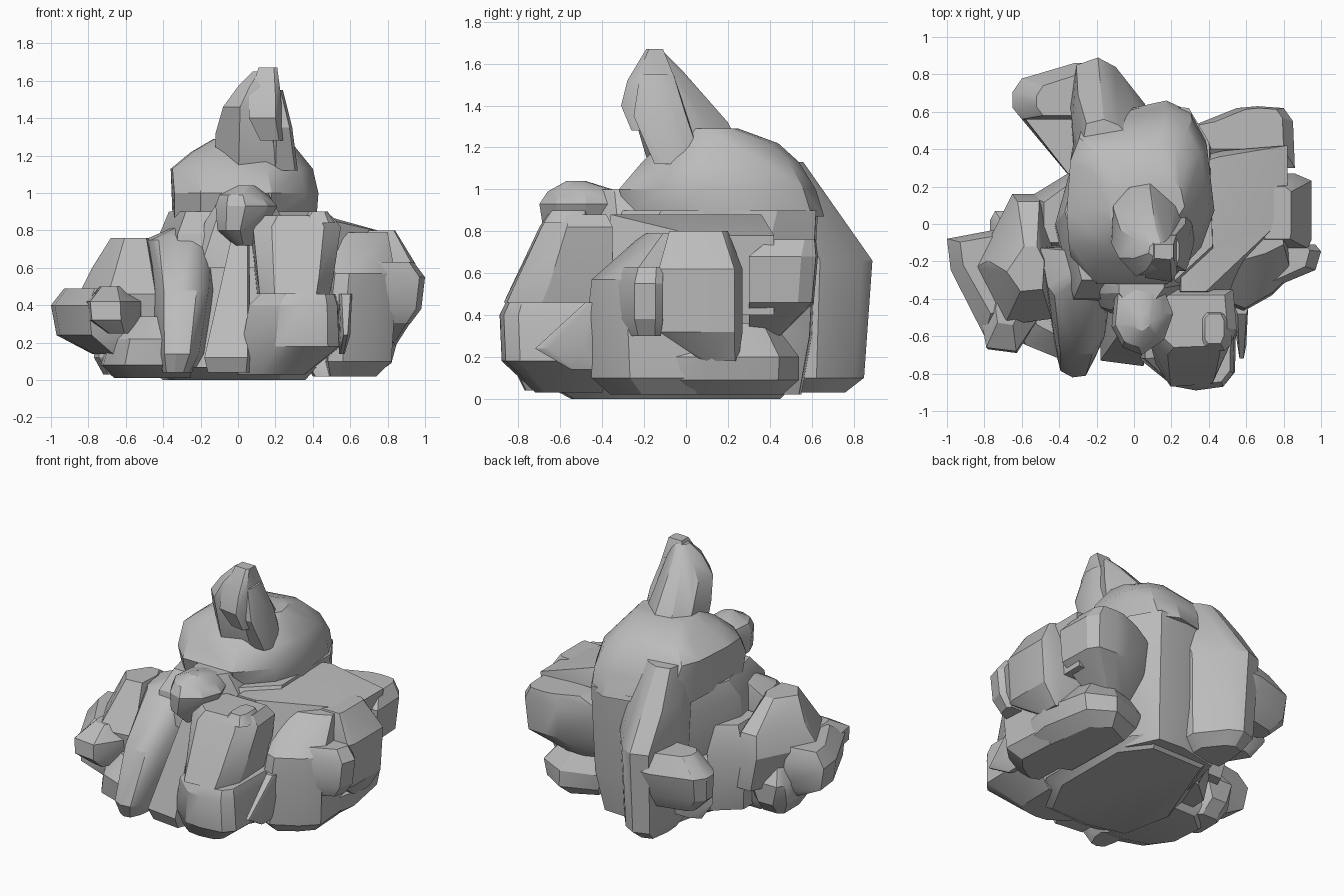
import bpy
import bmesh
import math
import random

random.seed(4)

# Remove the default cube only
old = bpy.data.objects.get("Cube")
if old:
    bpy.data.objects.remove(old, do_unlink=True)

# Single stone colour
stone = bpy.data.materials.new("grey_stone")
stone.use_nodes = True
grey = (0.5, 0.5, 0.5, 1)
stone.diffuse_color = grey
shader = next(n for n in stone.node_tree.nodes if n.type == "BSDF_PRINCIPLED")
shader.inputs["Base Color"].default_value = grey
shader.inputs["Roughness"].default_value = 0.9


def cut_rectangle():
    """Plan outline of a unit square with uneven cut corners."""
    outline = []
    for x, inward_x in ((0, 1), (1, -1)):
        for y, inward_y in ((0, 1), (1, -1)):
            outline.append((x + random.uniform(0.1, 0.3) * inward_x, y))
            outline.append((x, y + random.uniform(0.1, 0.3) * inward_y))
    return outline


def unit_outline(plan):
    """Scale a drawn plan outline into the unit square."""
    xs, ys = [p[0] for p in plan], [p[1] for p in plan]
    return [((x - min(xs)) / (max(xs) - min(xs)),
             (y - min(ys)) / (max(ys) - min(ys))) for x, y in plan]


def rock(name, *rings, plan=None):
    """Faceted boulder: the hull of stacked rings (z, left, right, front, back)
    in hundredths; each ring fits the plan outline into its box."""
    mesh = bpy.data.meshes.new(name)
    bm = bmesh.new()
    for height, left, right, front, back in rings:
        for u, v in unit_outline(plan) if plan else cut_rectangle():
            bm.verts.new(((left + u * (right - left)) / 100,
                          (front + v * (back - front)) / 100, height / 100))
    hull = bmesh.ops.convex_hull(bm, input=list(bm.verts))
    inside = [v for v in set(hull["geom_interior"] + hull["geom_unused"])
              if isinstance(v, bmesh.types.BMVert)]
    bmesh.ops.delete(bm, geom=inside, context="VERTS")
    bmesh.ops.dissolve_limit(bm, angle_limit=math.radians(4),
                             verts=list(bm.verts), edges=list(bm.edges))
    bmesh.ops.recalc_face_normals(bm, faces=list(bm.faces))
    bm.to_mesh(mesh)
    bm.free()
    mesh.materials.append(stone)
    obj = bpy.data.objects.new(name, mesh)
    bpy.context.collection.objects.link(obj)
    bpy.ops.object.select_all(action="DESELECT")
    obj.select_set(True)
    bpy.context.view_layer.objects.active = obj
    bpy.ops.object.shade_smooth_by_angle(angle=math.radians(28))


# Central mass, dome and back ridge
rock("core", (2, -36, 36, -50, 55), (30, -43, 42, -45, 60),
     (78, -42, 43, -40, 62), (90, -37, 42, -30, 63),
     plan=[(-45, 0), (-34, 28), (-29, 55), (5, 61), (28, 60), (40, 40),
           (42, -20), (20, -40), (-35, -40)])
rock("upper_dome", (87, -35, 42, -28, 66), (100, -35, 43, -32, 62),
     (113, -36, 40, -21, 54), (122, -25, 31, -12, 44), (129, -13, 27, -2, 25),
     plan=[(-35, 5), (-33, 40), (-28, 56), (5, 62), (18, 66), (31, 60),
           (39, 45), (43, 10), (36, -10), (18, -30), (-20, -30), (-34, -15)])
rock("back_ridge", (3, -28, -4, 50, 76), (10, -32, 4, 45, 85),
     (40, -34, 6, 45, 88), (66, -34, 6, 45, 89), (90, -33, 6, 40, 72),
     (113, -28, 4, 30, 56),
     plan=[(-31, 45), (-32, 62), (-29, 85), (-18, 89), (-9, 84), (6, 64),
           (6, 45)])

# Forward leaning spire with its split tip
rock("spire", (112, -12, 31, -18, 30), (132, -12, 27, -23, 20),
     (146, -8, 24, -28, 6), (157, 0, 22, -25, -2), (165, 8, 20, -18, -10),
     plan=[(-12, -12), (-11, 8), (-2, 18), (10, 20), (24, 8), (30, -10),
           (20, -22), (0, -25)])
rock("spire_tooth", (128, 12, 24, -26, -5), (140, 6, 23, -31, -4),
     (152, 6, 23, -28, -5), (167, 11, 21, -19, -11),
     plan=[(6, -27), (20, -29), (23, -25), (23, -5), (6, -5)])
rock("spire_side", (112, 18, 32, -15, 8), (135, 18, 29, -25, 0),
     (155, 16, 24, -22, -6))

# Shoulder and boulders on the +x side
rock("shoulder", (40, 20, 80, -40, 42), (78, 25, 82, -14, 42),
     (88, 25, 46, -36, 36),
     plan=[(20, -40), (60, -40), (82, -12), (82, 42), (45, 38), (20, 30)])
rock("side_slab", (18, 55, 84, 8, 25), (32, 55, 93, -13, 27),
     (62, 55, 95, -13, 27), (80, 70, 84, -8, 20),
     plan=[(55, -13), (93, -13), (95, -8), (95, 24), (86, 28), (55, 28)])
rock("side_point", (30, 60, 92, -35, -12), (38, 55, 98, -40, -11),
     (55, 55, 100, -40, -11), (63, 58, 94, -36, -11),
     plan=[(55, -11), (97, -11), (100, -15), (97, -26), (82, -33), (60, -43)])
rock("front_flank", (2, 48, 74, -36, 5), (10, 46, 82, -45, 5),
     (40, 48, 84, -47, 5), (57, 50, 84, -45, 5), (79, 46, 80, -20, 5),
     plan=[(48, 5), (82, 5), (84, -28), (74, -38), (58, -47), (50, -44)])
rock("side_foot", (2, 40, 72, -18, 46), (9, 36, 82, -17, 54),
     (20, 32, 85, -13, 54), (36, 35, 70, 5, 42),
     plan=[(36, -10), (60, -17), (80, -14), (85, 10), (78, 44), (60, 54),
           (34, 45)])
rock("back_shoulder", (30, 32, 62, 30, 45), (46, 30, 84, 30, 61),
     (68, 25, 86, 30, 63), (76, 40, 80, 40, 62),
     plan=[(25, 30), (30, 52), (55, 62), (66, 63), (80, 62), (85, 55),
           (86, 30)])
rock("edge_fin", (14, 54, 57, -55, -40), (24, 55, 60, -72, -40),
     (46, 54, 61, -48, -30))

# Stacked blocks at the front
rock("front_base", (3, 0, 36, -72, -40), (18, 2, 55, -88, -35),
     (40, 6, 54, -89, -35), (46, 12, 52, -86, -40),
     plan=[(2, -35), (2, -72), (20, -87), (32, -89), (48, -87), (54, -80),
           (55, -35)])
rock("front_block", (46, 10, 49, -87, -38), (55, 9, 51, -83, -35),
     (82, 6, 55, -70, -35), (88, 12, 50, -66, -38),
     plan=[(6, -38), (8, -62), (18, -70), (46, -69), (55, -58), (53, -38)])
rock("block_cap", (84, 34, 52, -68, -46), (90, 38, 48, -64, -48))
rock("cap_boulder", (72, -2, 8, -60, -34), (80, -11, 14, -68, -28),
     (93, -12, 21, -70, -28), (99, -10, 16, -66, -32), (104, 0, 9, -57, -48),
     plan=[(-12, -55), (-10, -35), (0, -28), (14, -30), (21, -48), (16, -62),
           (4, -70), (-6, -66)])
rock("saddle", (60, -20, 25, -50, 0), (84, -18, 25, -46, 0),
     (100, -8, 16, -40, -20))
rock("front_column", (4, -16, 6, -72, -35), (12, -18, 7, -76, -30),
     (74, -4, 6, -55, -25),
     plan=[(-18, -30), (-18, -73), (5, -76), (7, -70), (7, -30)])
rock("front_buttress", (4, -42, -24, -77, -30), (14, -45, -18, -82, -20),
     (48, -47, -12, -70, -10), (75, -50, -14, -40, -12),
     (82, -34, -20, -28, -14),
     plan=[(-50, -12), (-46, -65), (-42, -78), (-33, -82), (-23, -81),
           (-16, -70), (-12, -40), (-12, -10)])

# Boulders on the -x side
rock("side_block", (22, -76, -40, -50, 14), (46, -85, -42, -54, 16),
     (60, -78, -44, -44, 12), (76, -68, -48, -36, -12),
     plan=[(-85, -20), (-77, -5), (-66, 16), (-52, 16), (-44, -5),
           (-46, -45), (-70, -48)])
rock("side_link", (5, -50, -30, -20, 22), (45, -55, -30, -10, 27),
     (64, -48, -30, -10, 22),
     plan=[(-58, -10), (-58, 15), (-36, 27), (-30, 27), (-30, -10)])
rock("outer_boulder", (14, -78, -50, -52, -8), (24, -97, -50, -60, -4),
     (40, -100, -50, -60, -3), (49, -93, -52, -48, -6),
     plan=[(-100, -8), (-98, -25), (-80, -61), (-55, -50), (-50, -13),
           (-74, -3)])
rock("outer_front_lump", (25, -70, -54, -62, -30), (32, -80, -50, -69, -30),
     (42, -81, -50, -68, -30), (50, -74, -58, -54, -30),
     plan=[(-81, -55), (-79, -67), (-63, -69), (-52, -52), (-50, -30),
           (-75, -30)])
rock("side_base", (1, -66, -25, -55, -5), (8, -74, -25, -70, 0),
     (22, -70, -25, -72, 2), (34, -60, -30, -60, 2),
     plan=[(-76, -10), (-74, -45), (-62, -66), (-42, -74), (-25, -74),
           (-25, 8), (-60, 8)])
rock("low_side_lump", (3, -72, -55, -24, -2), (12, -77, -52, -30, 6),
     (26, -77, -52, -30, 7), (36, -72, -55, -24, 0))

# Raised boulder behind, joined to the core by a slanting strut
rock("rear_boulder", (28, -54, -26, 60, 76), (38, -64, -25, 57, 82),
     (54, -65, -25, 56, 86), (66, -52, -25, 58, 80),
     plan=[(-65, 71), (-65, 63), (-60, 57), (-25, 57), (-25, 86), (-32, 86),
           (-50, 81), (-60, 78)])
rock("rear_strut", (16, -50, -28, 27, 58), (30, -60, -28, 27, 60),
     (46, -58, -28, 27, 60),
     plan=[(-61, 56), (-36, 27), (-28, 27), (-28, 60), (-50, 60)])

# Broad flat underside
rock("ground_slab", (0, -40, 36, -55, 45), (7, -50, 42, -68, 52),
     plan=[(-50, -20), (-42, -60), (-10, -68), (25, -66), (42, -35),
           (42, 30), (25, 52), (-22, 52), (-36, 20)])
